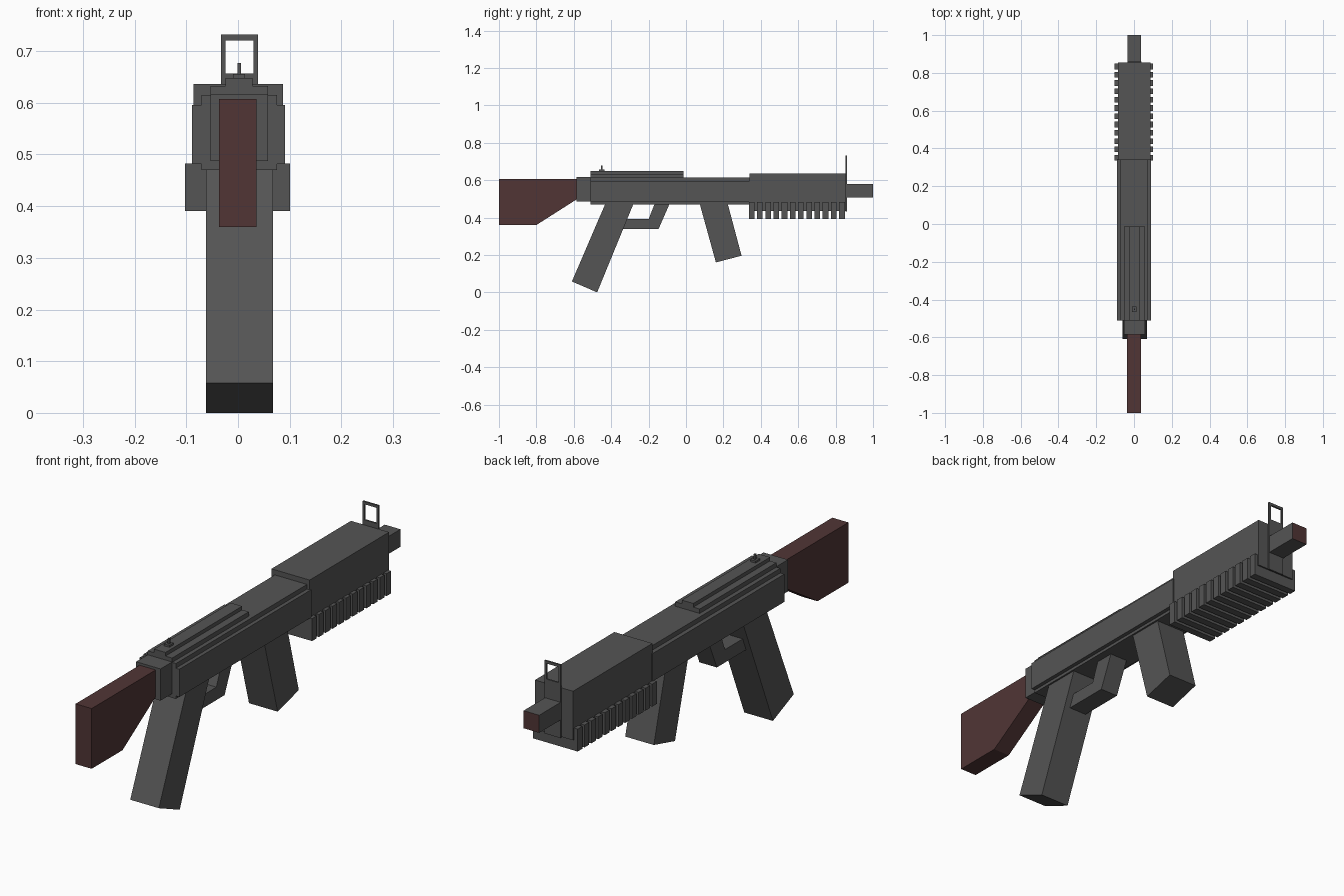
import bpy, bmesh

if "Cube" in bpy.data.objects:
    bpy.data.objects.remove(bpy.data.objects["Cube"])


def material(name, rgb):
    m = bpy.data.materials.new(name)
    m.diffuse_color = (*rgb, 1)
    m.use_nodes = True
    m.node_tree.nodes["Principled BSDF"].inputs["Base Color"].default_value = m.diffuse_color
    return m


GREY = material("dark grey metal", (0.09, 0.09, 0.09))
BROWN = material("dark brown wood", (0.082, 0.036, 0.036))


def finish(name, bm, mat):
    bmesh.ops.recalc_face_normals(bm, faces=bm.faces[:])
    me = bpy.data.meshes.new(name)
    bm.to_mesh(me)
    bm.free()
    me.materials.append(mat)
    ob = bpy.data.objects.new(name, me)
    bpy.context.collection.objects.link(ob)
    return ob


def extrude(name, profile, x0, x1, mat=GREY):
    """Side profile of (y, z) points, extruded across x."""
    bm = bmesh.new()
    face = bm.faces.new([bm.verts.new((x0, y, z)) for y, z in profile])
    res = bmesh.ops.extrude_face_region(bm, geom=[face])
    verts = [v for v in res["geom"] if isinstance(v, bmesh.types.BMVert)]
    bmesh.ops.translate(bm, verts=verts, vec=(x1 - x0, 0, 0))
    return finish(name, bm, mat)


def box(name, x, y, z, mat=GREY):
    return extrude(name, [(y[0], z[0]), (y[1], z[0]), (y[1], z[1]), (y[0], z[1])],
                   x[0], x[1], mat)


# Shoulder stock and its collar
extrude("stock", [(-1, 0.607), (-0.58, 0.607), (-0.58, 0.50), (-0.80, 0.36), (-1, 0.36)],
        -0.037, 0.036, BROWN)
box("rear_collar", (-0.053, 0.058), (-0.585, -0.50), (0.487, 0.617))

# Receiver: narrow core with wider side walls, stepped cover on top
box("receiver_core", (-0.071, 0.075), (-0.51, 0.345), (0.47, 0.615))
box("receiver_sides", (-0.089, 0.091), (-0.51, 0.345), (0.482, 0.596))
box("top_cover", (-0.053, 0.058), (-0.51, -0.013), (0.61, 0.633))
box("top_rail", (-0.024, 0.028), (-0.51, -0.013), (0.63, 0.648))

# Rear sight
box("rear_sight_base", (-0.010, 0.014), (-0.465, -0.437), (0.645, 0.656))
box("rear_sight_post", (-0.001, 0.006), (-0.455, -0.447), (0.65, 0.677))

# Rear grip, trigger guard and forward magazine
extrude("rear_grip", [(-0.42, 0.50), (-0.27, 0.50), (-0.475, 0.0), (-0.61, 0.058)],
        -0.062, 0.068)
extrude("trigger_guard", [(-0.165, 0.48), (-0.085, 0.48), (-0.147, 0.338),
                          (-0.36, 0.338), (-0.36, 0.391), (-0.200, 0.391)],
        -0.037, 0.042)
extrude("magazine", [(0.066, 0.50), (0.216, 0.50), (0.297, 0.196), (0.160, 0.160)],
        -0.062, 0.068)

# Handguard with a row of grip ribs below
box("handguard", (-0.086, 0.087), (0.34, 0.855), (0.435, 0.636))
for i in range(12):
    y = 0.336 + i * 0.0439
    box(f"handguard_rib_{i + 1}", (-0.103, 0.101), (y, y + 0.03), (0.391, 0.483))

# Barrel, with a brown muzzle face
barrel = box("barrel", (-0.034, 0.037), (0.84, 1.0), (0.507, 0.579))
barrel.data.materials.append(BROWN)
for p in barrel.data.polygons:
    if p.normal.y > 0.9:
        p.material_index = 1

# Front sight: plate with an open square frame
SY = (0.854, 0.861)
box("front_sight_plate", (-0.033, 0.039), SY, (0.432, 0.657))
box("front_sight_top", (-0.033, 0.039), SY, (0.721, 0.732))
for side, x in (("left", (-0.033, -0.024)), ("right", (0.030, 0.039))):
    box(f"front_sight_{side}_post", x, SY, (0.657, 0.721))
